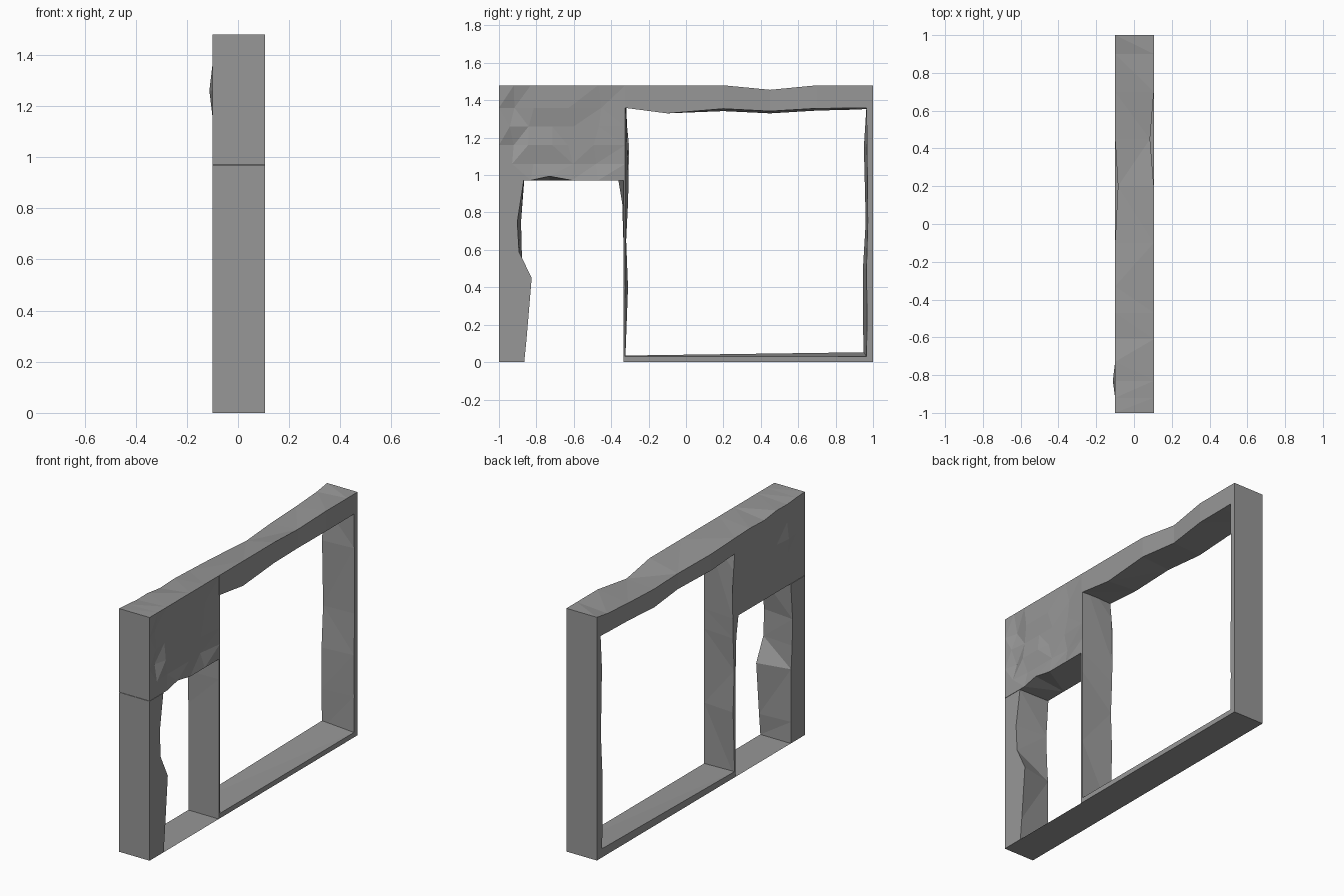
import bpy, bmesh, random

if "Cube" in bpy.data.objects:
    bpy.data.objects.remove(bpy.data.objects["Cube"])

random.seed(4)
FX, BX = 0.105, -0.10          # the two wall faces
H = 1.48

stone = bpy.data.materials.new("grey_stone")
stone.diffuse_color = (0.31, 0.31, 0.31, 1)
stone.use_nodes = True
stone.node_tree.nodes["Principled BSDF"].inputs["Base Color"].default_value = stone.diffuse_color


def finish(name, bm):
    bmesh.ops.recalc_face_normals(bm, faces=bm.faces)
    mesh = bpy.data.meshes.new(name)
    bm.to_mesh(mesh)
    bm.free()
    obj = bpy.data.objects.new(name, mesh)
    bpy.context.collection.objects.link(obj)
    mesh.materials.append(stone)


def loft(name, rings):
    """Closed flat-faced body through equal-length rings of points."""
    bm = bmesh.new()
    rows = [[bm.verts.new(p) for p in ring] for ring in rings]
    n = len(rows[0])
    for a, b in zip(rows, rows[1:]):
        for i in range(n):
            j = (i + 1) % n
            bm.faces.new((a[i], a[j], b[j], b[i]))
    bm.faces.new(rows[0])
    bm.faces.new(rows[-1])
    bmesh.ops.triangulate(bm, faces=bm.faces)
    finish(name, bm)


def post(name, stations):
    """Upright: z, front y pair, back y pair."""
    loft(name, [[(FX, f0, z), (FX, f1, z), (BX, b1, z), (BX, b0, z)]
                for z, f0, f1, b0, b1 in stations])


# Chipped door post
post("door_post", [
    (0.00, -1, -0.865, -1, -0.865), (0.13, -1, -0.852, -1, -0.868),
    (0.45, -1, -0.825, -1, -0.868), (0.59, -1, -0.893, -1, -0.878),
    (0.75, -1, -0.902, -1, -0.882), (0.97, -1, -0.868, -1, -0.865)])

# Thin divider between door and window
post("divider", [
    (0.00, -0.335, -0.325, -0.335, -0.325), (0.40, -0.335, -0.325, -0.335, -0.310),
    (0.65, -0.335, -0.325, -0.335, -0.320), (0.85, -0.335, -0.325, -0.341, -0.310),
    (0.975, -0.335, -0.325, -0.362, -0.307)])

# Outer window post
post("window_post", [
    (0.00, 0.965, 1, 0.950, 1), (0.25, 0.968, 1, 0.946, 1),
    (0.50, 0.965, 1, 0.946, 1), (0.75, 0.972, 1, 0.961, 1),
    (1.15, 0.968, 1, 0.951, 1), (1.37, 0.965, 1, 0.965, 1)])

# Window sill
loft("window_sill", [
    [(FX, y, 0), (FX, y, 0.03), (BX, y, zb), (BX, y, 0)]
    for y, zb in ((-0.335, 0.035), (0.97, 0.053))])

# Worn top rail: y, front x, front top, front bottom, back x, back top, back bottom
loft("top_rail", [
    [(fx, y, ft), (fx, y, fb), (bx, y, bb), (bx, y, bt)]
    for y, fx, ft, fb, bx, bt, bb in (
        (-0.33, FX, H, 1.36, BX, 1.455, 1.36),
        (-0.10, FX, H, 1.33, BX, 1.445, 1.345),
        (0.20, FX, H, 1.355, -0.085, 1.437, 1.342),
        (0.45, 0.085, 1.456, 1.342, BX, 1.442, 1.330),
        (0.70, FX, H, 1.357, BX, 1.452, 1.345),
        (0.90, FX, H, 1.358, BX, 1.465, 1.350),
        (1.00, FX, H, 1.36, BX, H, 1.355))])

# Rough panel above the door
levels = (0.972, 1.06, 1.16, 1.26, 1.36, H)
ys = (-1, -0.92, -0.83, -0.73, -0.61, -0.47, -0.325)
back_top = (H, 1.476, 1.468, 1.47, 1.455, 1.46, 1.455)
back_edge = (-0.307, -0.307, -0.305, -0.315, -0.325, -0.33)
rings = []
for i, y in enumerate(ys):
    inside = 0 < i < len(ys) - 1
    front, back = [], []
    for k, z in enumerate(levels):
        core = inside and 0 < k < len(levels) - 1
        dent = random.choice((0, 0, 0.012, 0.022)) if core else 0
        dy = random.uniform(-0.025, 0.025) if core else 0
        dz = 0.022 if (y == -0.73 and k == 0) else 0
        front.append((FX - dent, y + dy, z + dz))
        bx = BX - 0.012 if (y == -0.83 and k == 3) else BX
        by = back_edge[k] if i == len(ys) - 1 else y
        back.append((bx, by, back_top[i] if k == len(levels) - 1 else z))
    rings.append(front + back[::-1])
loft("door_lintel_panel", rings)

# Flat threshold in the doorway
bm = bmesh.new()
bm.faces.new([bm.verts.new(p) for p in (
    (BX, -0.87, 0), (FX, -0.87, 0), (FX, -0.33, 0), (BX, -0.33, 0))])
finish("threshold", bm)
